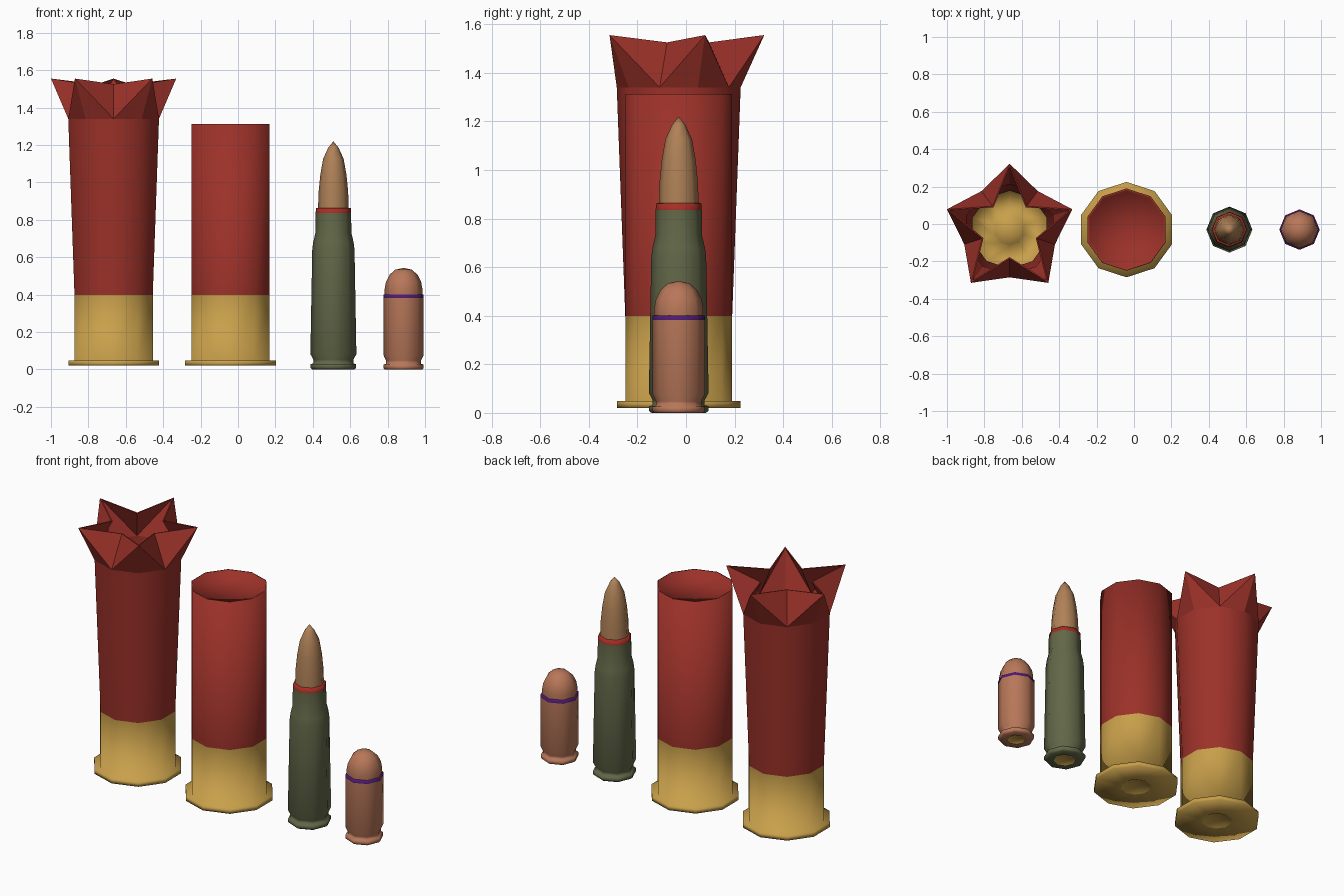
import bpy, bmesh, math

if "Cube" in bpy.data.objects:
    bpy.data.objects.remove(bpy.data.objects["Cube"])


def material(name, rgb):
    m = bpy.data.materials.new(name)
    m.diffuse_color = (*rgb, 1)
    m.use_nodes = True
    m.node_tree.nodes["Principled BSDF"].inputs["Base Color"].default_value = m.diffuse_color
    return m


BRASS = material("brass", (0.58, 0.35, 0.07))
RED = material("red plastic", (0.33, 0.031, 0.022))
GREEN = material("olive steel", (0.122, 0.138, 0.065))
TAN = material("tan jacket", (0.43, 0.22, 0.095))
COPPER = material("copper", (0.48, 0.185, 0.10))
PURPLE = material("purple lacquer", (0.08, 0.01, 0.17))
SEAL = material("red lacquer", (0.38, 0.028, 0.018))


def lathe(name, cx, sides, mat, profile):
    """Revolve (r, z) points. A 4-item point (r1, z1, r2, z2) is a star ring:
    even corners use r1, z1 and odd corners use r2, z2."""
    bm = bmesh.new()
    rings = []
    for p in profile:
        if p[0] == 0:
            rings.append([bm.verts.new((cx, -0.03, p[1]))] * sides)
            continue
        ring = []
        for k in range(sides):
            a = math.pi / 2 + 2 * math.pi * k / sides
            r, z = p[2:] if len(p) == 4 and k % 2 else p[:2]
            ring.append(bm.verts.new((cx + r * math.cos(a), -0.03 + r * math.sin(a), z)))
        rings.append(ring)
    for pa, pb, a, b in zip(profile, profile[1:], rings, rings[1:]):
        star = len(pa) == 4 or len(pb) == 4
        for k in range(sides):
            j = (k + 1) % sides
            if star:
                # fold runs from each star tip to the neighbouring valley
                if (k % 2 == 0) == (len(pb) == 4):
                    tris = (a[k], a[j], b[k]), (a[j], b[j], b[k])
                else:
                    tris = (a[k], a[j], b[j]), (a[k], b[j], b[k])
                for t in tris:
                    bm.faces.new(t)
            else:
                f = bm.faces.new(list(dict.fromkeys((a[k], a[j], b[j], b[k]))))
                f.smooth = True
    for e in bm.edges:
        if len(e.link_faces) == 2 and e.calc_face_angle(0) > math.radians(50):
            e.smooth = False
    me = bpy.data.meshes.new(name)
    bm.to_mesh(me)
    bm.free()
    me.materials.append(mat)
    ob = bpy.data.objects.new(name, me)
    bpy.context.collection.objects.link(ob)
    return ob


# Both shotgun shells: primer and flanged brass head
for label, cx in (("fired_shell", -0.665), ("blank_shell", -0.04)):
    lathe(label + "_primer", cx, 10, BRASS, [(0, 0.04), (0.07, 0.03), (0.09, 0.02)])
    lathe(label + "_brass_head", cx, 10, BRASS,
          [(0.09, 0.02), (0.255, 0.02), (0.255, 0.048), (0.22, 0.048), (0.22, 0.398)])

# Closed shell: straight tube with a shallow recessed lid
lathe("blank_shell_tube", -0.04, 10, RED,
      [(0.22, 0.398), (0.22, 1.312), (0.212, 1.312), (0.203, 1.29), (0, 1.29)])

# Opened shell: flared tube, star mouth, inner wall and brass floor
lathe("fired_shell_tube", -0.665, 10, RED,
      [(0.22, 0.398), (0.255, 1.34), (0.352, 1.555, 0.155, 1.525),
       (0.335, 1.553, 0.147, 1.523), (0.243, 1.34), (0.208, 0.398)])
lathe("fired_shell_inner_floor", -0.665, 10, BRASS,
      [(0.208, 0.398), (0.208, 0.09), (0.09, 0.09), (0.08, 0.11), (0, 0.1)])

# Rifle cartridge
RX = 0.51
lathe("rifle_primer", RX, 8, BRASS, [(0, 0.008), (0.055, 0.006), (0.065, 0.0)])
lathe("rifle_case", RX, 8, GREEN,
      [(0.065, 0), (0.112, 0), (0.122, 0.008), (0.122, 0.028), (0.107, 0.032),
       (0.107, 0.052), (0.123, 0.082), (0.113, 0.64), (0.108, 0.68),
       (0.096, 0.73), (0.095, 0.835)])
lathe("rifle_seal", RX, 8, SEAL, [(0.095, 0.835), (0.093, 0.862), (0.081, 0.864)])
lathe("rifle_bullet", RX, 8, TAN,
      [(0.082, 0.86), (0.079, 0.95), (0.07, 1.04), (0.055, 1.125), (0.028, 1.185), (0, 1.22)])

# Pistol cartridge
PX = 0.885
lathe("pistol_primer", PX, 8, BRASS, [(0, 0.008), (0.045, 0.006), (0.053, 0.0)])
lathe("pistol_case", PX, 8, COPPER,
      [(0.053, 0), (0.1, 0), (0.107, 0.007), (0.107, 0.026), (0.094, 0.03),
       (0.094, 0.048), (0.108, 0.078), (0.108, 0.382)])
lathe("pistol_seal", PX, 8, PURPLE, [(0.108, 0.382), (0.108, 0.4), (0.1, 0.402)])
lathe("pistol_bullet", PX, 8, COPPER,
      [(0.101, 0.4), (0.101, 0.43), (0.094, 0.468), (0.075, 0.506), (0.045, 0.533), (0, 0.543)])
